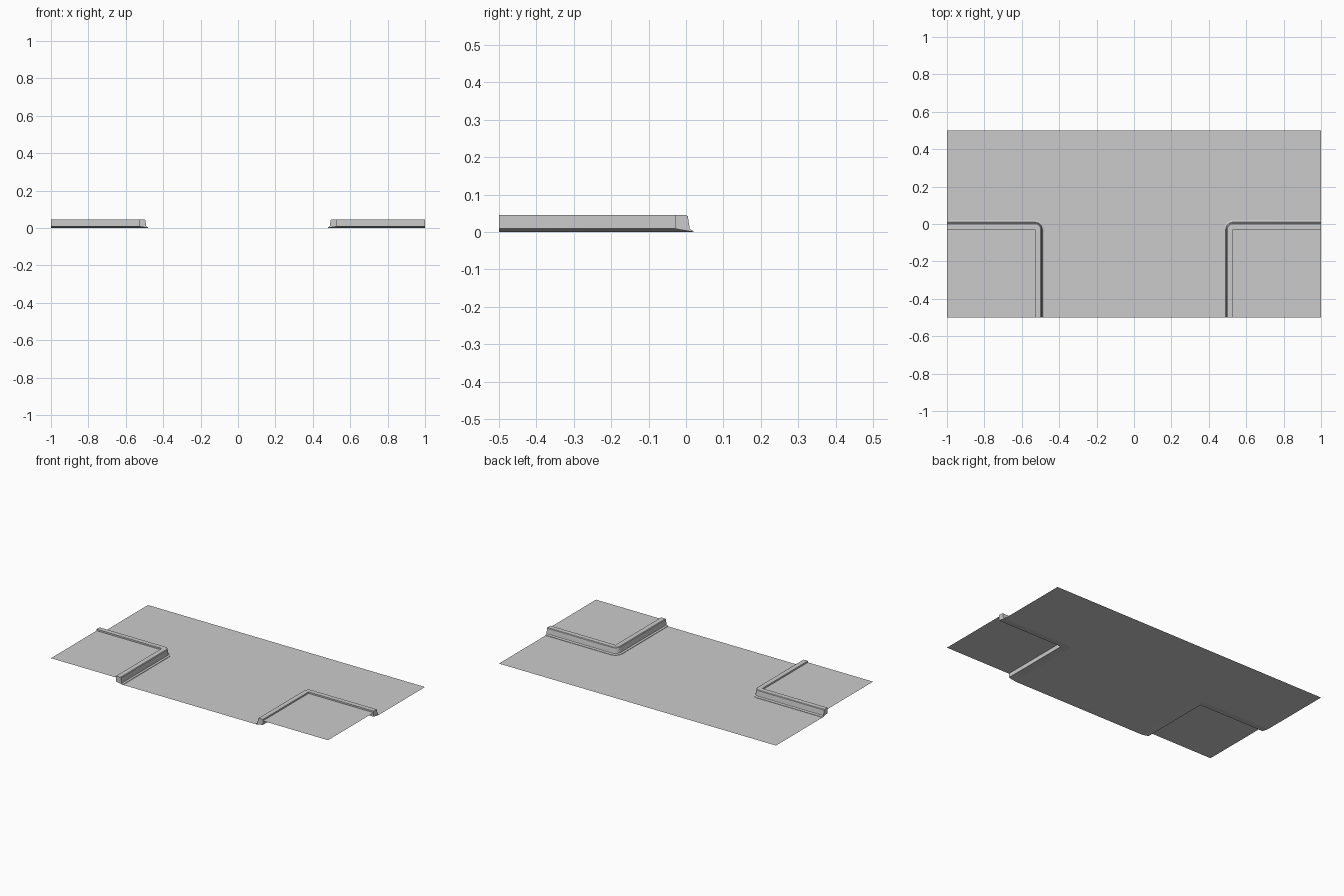
import bpy, bmesh, math

cube = bpy.data.objects.get("Cube")
if cube:
    bpy.data.objects.remove(cube)

# One concrete grey for every part
grey = bpy.data.materials.new("concrete_grey")
grey.use_nodes = True
colour = (0.6, 0.6, 0.6, 1)
grey.diffuse_color = colour
grey.node_tree.nodes["Principled BSDF"].inputs["Base Color"].default_value = colour

HALF_X, HALF_Y = 1.0, 0.5
CX, CY = 0.53, -0.03      # inner corner of each kerb
LIP = 0.05                # kerb width including the toe
WALK_Z = 0.035
STEPS = 6


def finish(name, bm):
    bmesh.ops.remove_doubles(bm, verts=bm.verts[:], dist=0.0001)
    mesh = bpy.data.meshes.new(name)
    bm.to_mesh(mesh)
    bm.free()
    mesh.materials.append(grey)
    obj = bpy.data.objects.new(name, mesh)
    bpy.context.collection.objects.link(obj)
    return obj


def corner_path(side, d):
    """Path from the front edge, round the corner, to the side edge."""
    pts = [(CX - d, -HALF_Y)]
    for i in range(STEPS + 1):
        a = math.pi - i * math.pi / 2 / STEPS
        pts.append((CX + d * math.cos(a), CY + d * math.sin(a)))
    pts.append((HALF_X, CY + d))
    return [(side * x, y) for x, y in pts]


def sheet(name, points, z):
    bm = bmesh.new()
    face = bm.faces.new([bm.verts.new((x, y, z)) for x, y in points])
    face.normal_update()
    if face.normal.z < 0:
        face.normal_flip()
    bmesh.ops.triangulate(bm, faces=[face])
    return finish(name, bm)


# Kerb section as (distance from inner side, height)
section = [(0, 0.009), (0, 0.045), (0.031, 0.045), (0.035, 0.042),
           (0.04, 0.008), (LIP, 0.003), (LIP, 0)]


def kerb(name, side):
    bm = bmesh.new()
    rails = [[bm.verts.new((x, y, z)) for x, y in corner_path(side, d)]
             for d, z in section]
    for i, rail in enumerate(rails):
        after = rails[(i + 1) % len(rails)]
        for j in range(len(rail) - 1):
            bm.faces.new((rail[j], rail[j + 1], after[j + 1], after[j]))
    for end in (0, -1):
        bm.faces.new([rail[end] for rail in rails])
    bmesh.ops.remove_doubles(bm, verts=bm.verts[:], dist=0.0001)
    bmesh.ops.recalc_face_normals(bm, faces=bm.faces[:])
    obj = finish(name, bm)
    bpy.ops.object.select_all(action='DESELECT')
    obj.select_set(True)
    bpy.context.view_layer.objects.active = obj
    bpy.ops.object.shade_smooth_by_angle(angle=math.radians(30))


# T-shaped road between the kerbs
outline = corner_path(-1, LIP)[::-1] + corner_path(1, LIP)
outline += [(HALF_X, HALF_Y), (-HALF_X, HALF_Y)]
sheet("road", outline, 0)

# Raised pavement and kerb on each front corner
for label, side in (("left", 1), ("right", -1)):
    sheet(label + "_pavement",
          [(side * CX, -HALF_Y), (side * HALF_X, -HALF_Y),
           (side * HALF_X, CY), (side * CX, CY)], WALK_Z)
    kerb(label + "_kerb", side)
